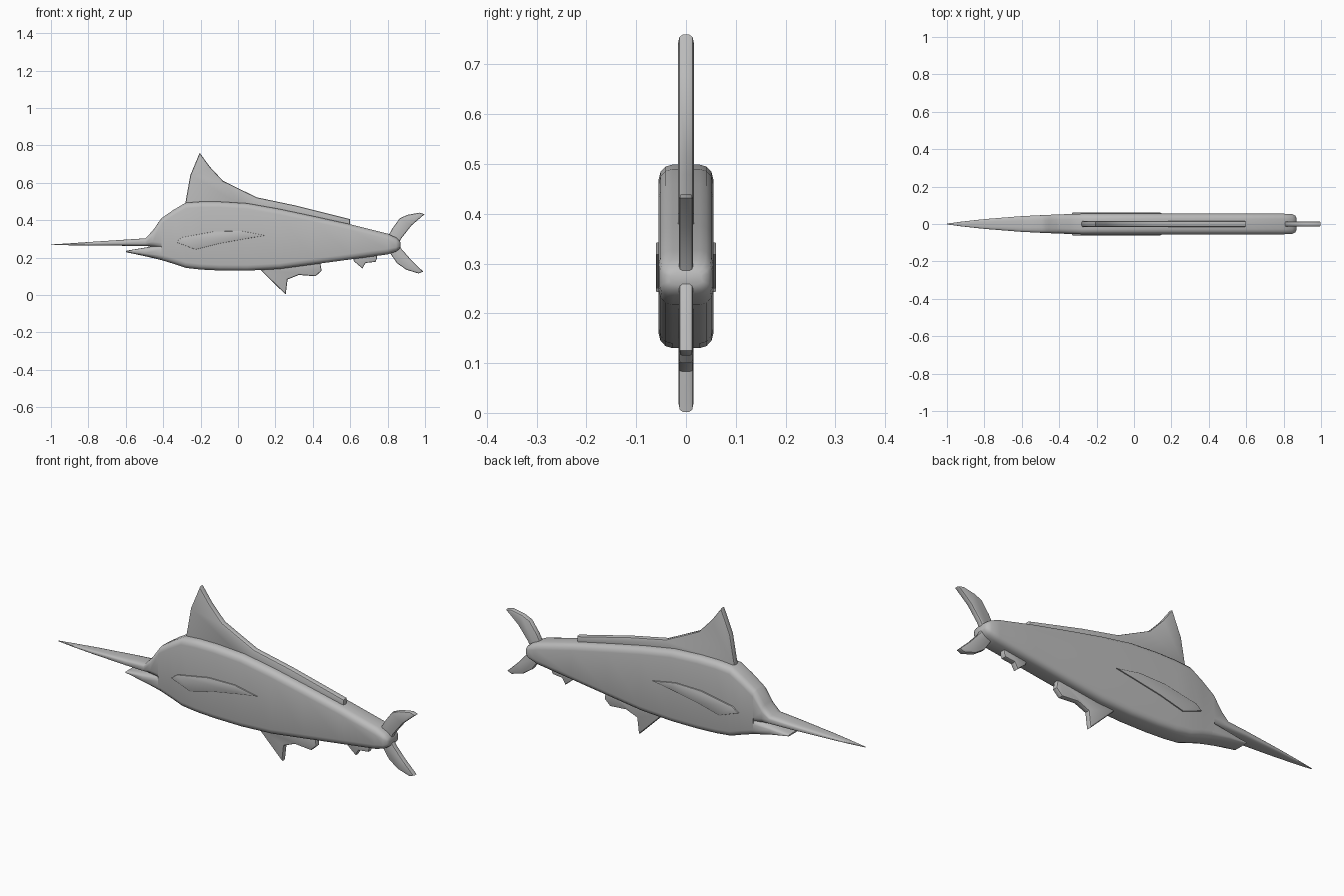
import bpy, bmesh, math

grey = bpy.data.materials.new("plain_grey")
grey.diffuse_color = (0.5, 0.5, 0.5, 1)


def finish(bm, name, angle=35):
    bmesh.ops.recalc_face_normals(bm, faces=bm.faces)
    mesh = bpy.data.meshes.new(name)
    bm.to_mesh(mesh)
    bm.free()
    ob = bpy.data.objects.new(name, mesh)
    bpy.context.collection.objects.link(ob)
    mesh.materials.append(grey)
    bpy.ops.object.select_all(action='DESELECT')
    ob.select_set(True)
    bpy.context.view_layer.objects.active = ob
    bpy.ops.object.shade_smooth_by_angle(angle=math.radians(angle))
    return ob


def loft(name, stations):
    """Rounded-rectangle sections along x: (x, bottom, top, half width)."""
    bm = bmesh.new()
    rings = []
    for x, lo, hi, hw in stations:
        hh, mid = (hi - lo) / 2, (hi + lo) / 2
        ry, rz = min(0.028, hw * 0.6), min(0.03, hh * 0.6)
        ring = []
        for k, (sy, sz) in enumerate([(1, 1), (-1, 1), (-1, -1), (1, -1)]):
            for j in range(4):
                a = math.radians(90 * k + 30 * j)
                ring.append(bm.verts.new((x, sy * (hw - ry) + ry * math.cos(a),
                                          mid + sz * (hh - rz) + rz * math.sin(a))))
        rings.append(ring)
    for a, b in zip(rings, rings[1:]):
        n = len(a)
        for i in range(n):
            bm.faces.new((a[i], a[(i + 1) % n], b[(i + 1) % n], b[i]))
    bm.faces.new(rings[0])
    bm.faces.new(rings[-1])
    return finish(bm, name, 50)


def slab(name, outline, hw, bevel):
    """Side-view outline given thickness in y, with rounded rims."""
    bm = bmesh.new()
    face = bm.faces.new([bm.verts.new((x, -hw, z)) for x, z in outline])
    ext = bmesh.ops.extrude_face_region(bm, geom=[face], use_keep_orig=True)
    for v in ext["geom"]:
        if isinstance(v, bmesh.types.BMVert):
            v.co.y = hw
    bmesh.ops.recalc_face_normals(bm, faces=bm.faces)
    rim = [e for e in bm.edges if abs(e.verts[0].co.y - e.verts[1].co.y) < 1e-5]
    bmesh.ops.bevel(bm, geom=rim, offset=bevel, segments=2, profile=0.5,
                    affect='EDGES', clamp_overlap=True)
    return finish(bm, name, 40)


# Body, upper bill and lower jaw
loft("body", [
    (-0.41, 0.187, 0.41, 0.051), (-0.345, 0.167, 0.455, 0.053),
    (-0.28, 0.145, 0.493, 0.055), (-0.20, 0.136, 0.499, 0.055),
    (-0.10, 0.131, 0.499, 0.055), (0.05, 0.130, 0.490, 0.055),
    (0.22, 0.139, 0.460, 0.055), (0.40, 0.163, 0.422, 0.055),
    (0.60, 0.190, 0.378, 0.055), (0.80, 0.217, 0.328, 0.055),
    (0.845, 0.232, 0.307, 0.053), (0.862, 0.245, 0.293, 0.045),
    (0.868, 0.257, 0.282, 0.033)])
loft("upper_bill", [
    (-0.40, 0.245, 0.415, 0.051), (-0.41, 0.25, 0.41, 0.051),
    (-0.455, 0.258, 0.345, 0.049), (-0.495, 0.262, 0.303, 0.047),
    (-0.60, 0.263, 0.296, 0.042), (-0.80, 0.265, 0.283, 0.026),
    (-0.92, 0.266, 0.275, 0.013), (-1.0, 0.267, 0.270, 0.002)])
loft("lower_jaw", [
    (-0.40, 0.184, 0.27, 0.051), (-0.41, 0.187, 0.268, 0.051),
    (-0.50, 0.208, 0.253, 0.047), (-0.60, 0.229, 0.236, 0.041)])

# Fins on the centre line
slab("dorsal_fin", [
    (-0.28, 0.46), (-0.28, 0.50), (-0.255, 0.64), (-0.205, 0.76), (-0.15, 0.685),
    (-0.08, 0.61), (0.10, 0.522), (0.30, 0.48), (0.60, 0.405), (0.60, 0.36),
    (0.30, 0.41), (0.05, 0.45)], 0.016, 0.009)
slab("anal_fin", [
    (0.11, 0.16), (0.125, 0.13), (0.255, 0.002), (0.265, 0.083), (0.325, 0.107),
    (0.415, 0.10), (0.447, 0.13), (0.437, 0.19)], 0.015, 0.008)
slab("rear_finlet", [
    (0.61, 0.215), (0.62, 0.18), (0.665, 0.142), (0.682, 0.171), (0.735, 0.177),
    (0.743, 0.195), (0.74, 0.23)], 0.015, 0.006)
slab("tail_fin", [
    (0.80, 0.31), (0.825, 0.355), (0.865, 0.41), (0.905, 0.428), (0.97, 0.44),
    (0.998, 0.432), (0.928, 0.372), (0.875, 0.305), (0.86, 0.275), (0.875, 0.245),
    (0.928, 0.185), (0.99, 0.125), (0.965, 0.115), (0.90, 0.135), (0.85, 0.17),
    (0.80, 0.243)], 0.014, 0.007)

# Side fins: thin plates standing just proud of both flanks
for side, label in ((-1, "left"), (1, "right")):
    fin = slab("pectoral_fin_" + label, [
        (-0.332, 0.283), (-0.30, 0.308), (-0.125, 0.340), (0.02, 0.342),
        (0.147, 0.318), (0.05, 0.302), (-0.10, 0.275), (-0.227, 0.243)], 0.006, 0.002)
    fin.location.y = side * 0.0545
